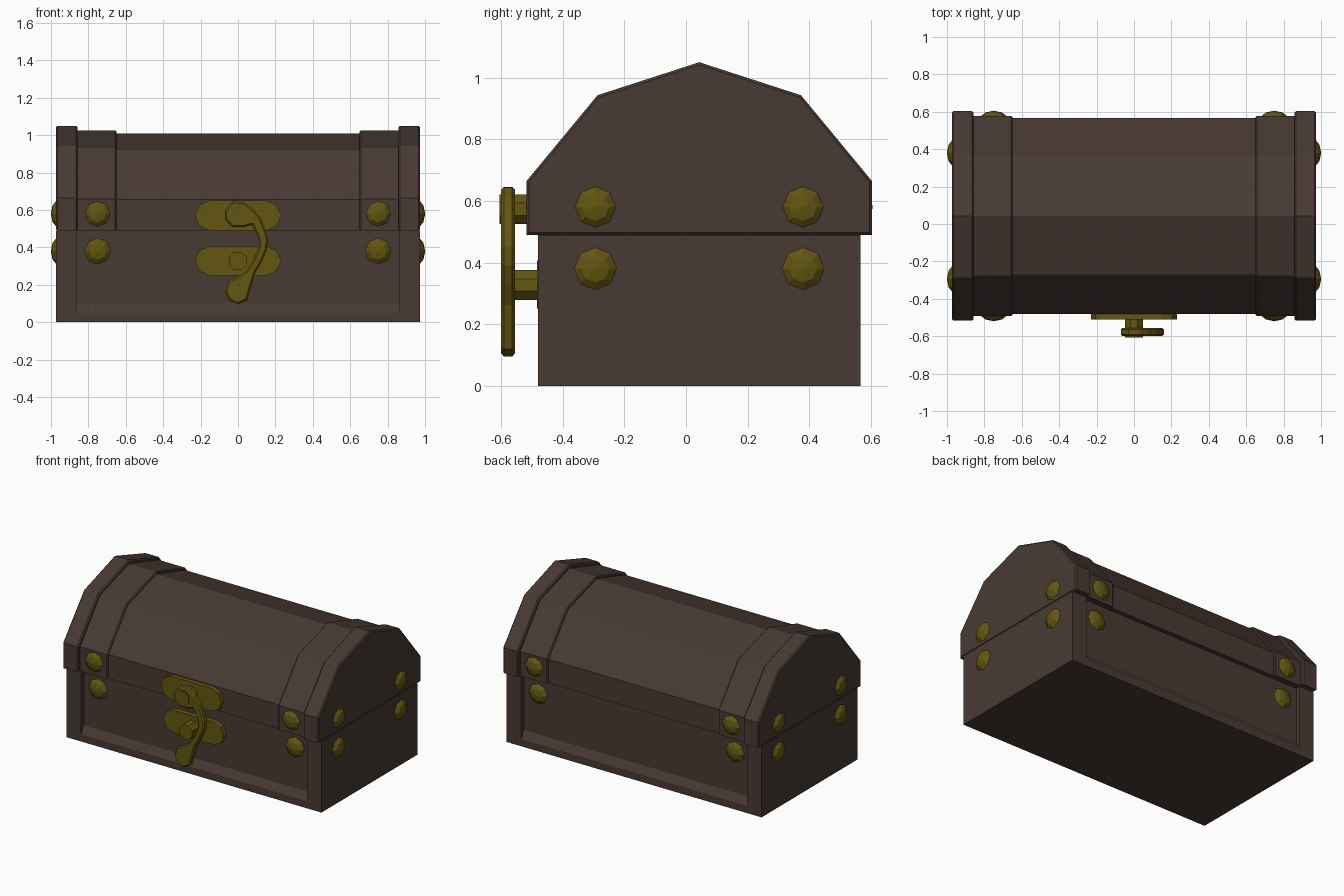
import bpy, bmesh, math
from mathutils import Vector

if "Cube" in bpy.data.objects:
    bpy.data.objects.remove(bpy.data.objects["Cube"], do_unlink=True)


def material(name, rgb):
    mat = bpy.data.materials.new(name)
    mat.use_nodes = True
    mat.diffuse_color = (*rgb, 1)
    mat.node_tree.nodes["Principled BSDF"].inputs["Base Color"].default_value = (*rgb, 1)
    return mat


WOOD = material("dark wood", (0.065, 0.042, 0.033))
BRASS = material("aged brass", (0.125, 0.094, 0.005))
MID = 0.043          # depth centre of the chest
HALF = 0.523         # half depth of the box
SEAM = 0.49          # height where lid meets box


def add_object(name, bm, mat):
    bmesh.ops.recalc_face_normals(bm, faces=bm.faces)
    mesh = bpy.data.meshes.new(name)
    bm.to_mesh(mesh)
    bm.free()
    mesh.materials.append(mat)
    obj = bpy.data.objects.new(name, mesh)
    bpy.context.collection.objects.link(obj)
    return obj


def prism(name, outline, axis, lo, hi, mat, bevel=0):
    """Extrude an outline along x (points are y, z) or y (points are x, z)."""
    def place(p, t):
        return (t, *p) if axis == "x" else (p[0], t, p[1])
    bm = bmesh.new()
    rings = [[bm.verts.new(place(p, t)) for p in outline] for t in (lo, hi)]
    caps = [bm.faces.new(ring) for ring in rings]
    n = len(outline)
    for i in range(n):
        j = (i + 1) % n
        bm.faces.new((rings[0][i], rings[0][j], rings[1][j], rings[1][i]))
    bmesh.ops.recalc_face_normals(bm, faces=bm.faces)
    if bevel:
        rim = list({e for f in caps for e in f.edges})
        bmesh.ops.bevel(bm, geom=rim, offset=bevel, segments=1, affect="EDGES")
    return add_object(name, bm, mat)


def symmetric(half):
    """Mirror a half profile of (distance from middle, height) points."""
    left = [(MID - d, z) for d, z in half]
    right = [(MID + d, z) for d, z in reversed(half) if d > 0]
    return left + right


def ngon(cx, cz, r, sides=8):
    turn = math.pi / sides
    return [(cx + r * math.cos(turn + 2 * turn * i), cz + r * math.sin(turn + 2 * turn * i))
            for i in range(sides)]


def stadium(cz, half_width, r):
    pts = []
    for side in (1, -1):
        for i in range(5):
            a = math.pi * (i / 4 - 0.5)
            pts.append((side * (half_width - r + r * math.cos(a)), cz + side * r * math.sin(a)))
    return pts


def stud(name, position, direction):
    """Eight sided low dome pointing along direction."""
    bm = bmesh.new()
    bmesh.ops.create_cone(bm, cap_ends=True, segments=8, radius1=0.07, radius2=0.045, depth=0.02)
    bmesh.ops.translate(bm, vec=(0, 0, 0.01), verts=bm.verts)
    bm.faces.ensure_lookup_table()
    top = max(bm.faces, key=lambda f: f.calc_center_median().z)
    tip = bmesh.ops.poke(bm, faces=[top])["verts"][0]
    tip.co.z = 0.03
    bmesh.ops.rotate(bm, matrix=Vector(direction).to_track_quat("Z", "Y").to_matrix(), verts=bm.verts)
    bmesh.ops.translate(bm, vec=position, verts=bm.verts)
    add_object(name, bm, BRASS)


# Box: recessed front and back panels with a sloped sill, between solid ends
panel = symmetric([(HALF, 0), (HALF, 0.05), (HALF - 0.03, 0.1), (HALF - 0.03, SEAM)])
prism("box_middle", panel, "x", -0.86, 0.86, WOOD)

# Lid profiles: main shell, raised straps and thick end bands
shell = symmetric([(HALF, SEAM), (HALF, 0.655), (0.312, 0.917), (0, 1.01)])
strap = symmetric([(HALF + 0.012, SEAM), (HALF + 0.012, 0.658), (0.318, 0.93), (0, 1.025)])
band = symmetric([(HALF + 0.037, SEAM), (HALF + 0.037, 0.665), (0.33, 0.943), (0, 1.05)])
prism("lid_shell", shell, "x", -0.7, 0.7, WOOD)
for side, label in ((1, "left"), (-1, "right")):
    end = symmetric([(HALF, 0), (HALF, SEAM)])
    prism(label + "_box_end", end, "x", side * 0.86, side * 0.972, WOOD)
    prism(label + "_lid_strap", strap, "x", side * 0.65, side * 0.87, WOOD, 0.007)
    prism(label + "_lid_band", band, "x", side * 0.858, side * 0.974, WOOD, 0.008)

    # Studs on the end, the front and the back
    for z, row, depth in ((0.58, "upper", HALF + 0.01), (0.38, "lower", HALF - 0.03)):
        for facing, where in ((-1, "front"), (1, "back")):
            tag = f"{label}_{where}_{row}"
            stud(tag + "_stud", (side * 0.75, MID + facing * depth, z), (0, facing, 0))
            stud(tag + "_end_stud", (side * 0.971, MID + facing * 0.337, z), (side, 0, 0))

# Latch plates and pins
prism("upper_latch_plate", stadium(0.57, 0.23, 0.08), "y", -0.51, -0.47, BRASS)
prism("lower_latch_plate", stadium(0.328, 0.23, 0.078), "y", -0.484, -0.44, BRASS)
prism("upper_pin", ngon(0, 0.573, 0.052), "y", -0.606, -0.5, BRASS)
prism("lower_pin", ngon(0, 0.327, 0.052), "y", -0.57, -0.47, BRASS)

# Curved hook hanging from the upper pin
hook = [(0.03, 0.643), (0.075, 0.61), (0.12, 0.56), (0.145, 0.5), (0.16, 0.45),
        (0.155, 0.39), (0.13, 0.33), (0.09, 0.26), (0.07, 0.19), (0.05, 0.12),
        (0, 0.095), (-0.05, 0.12), (-0.07, 0.165), (-0.05, 0.22), (0, 0.245),
        (0.04, 0.27), (0.08, 0.33), (0.115, 0.41), (0.105, 0.46), (0.075, 0.52),
        (0.03, 0.508), (-0.03, 0.508), (-0.07, 0.55), (-0.07, 0.6), (-0.03, 0.645)]
prism("latch_hook", hook, "y", -0.6, -0.555, BRASS, 0.009)
